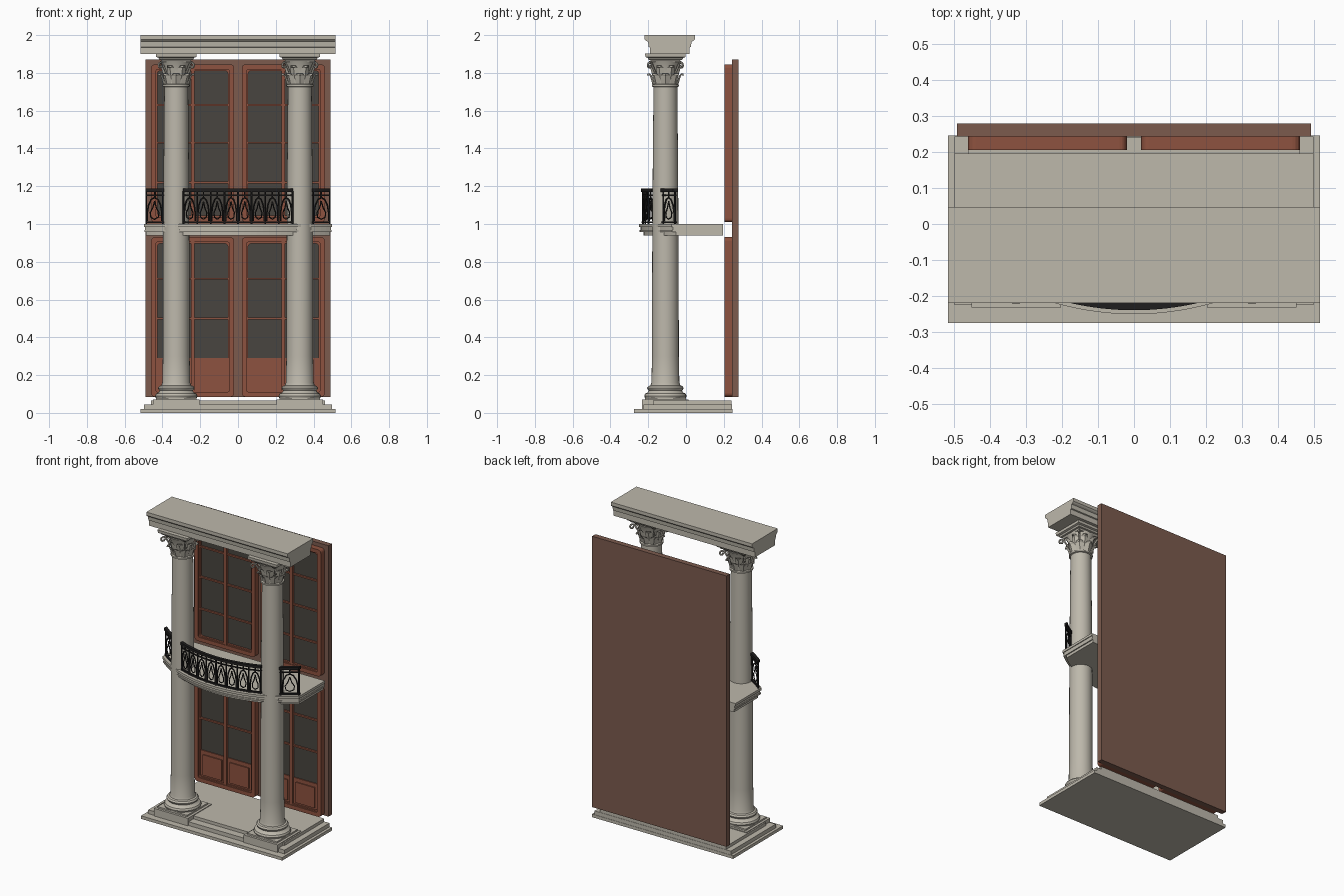
import bpy, bmesh, math
from mathutils import Vector

if "Cube" in bpy.data.objects:
    bpy.data.objects.remove(bpy.data.objects["Cube"])


def material(name, r, g, b):
    m = bpy.data.materials.new(name)
    m.use_nodes = True
    m.diffuse_color = (r, g, b, 1)
    m.node_tree.nodes["Principled BSDF"].inputs["Base Color"].default_value = (r, g, b, 1)
    return m


STONE = material("pale stone", .51, .48, .41)
WALL = material("brown backing", .20, .105, .076)
WOOD = material("red brown wood", .27, .085, .05)
GLASS = material("dark glass", .066, .06, .05)
IRON = material("black iron", .014, .013, .013)


def finish(name, bm, mat, smooth=False):
    bmesh.ops.recalc_face_normals(bm, faces=bm.faces)
    me = bpy.data.meshes.new(name)
    bm.to_mesh(me)
    bm.free()
    me.materials.append(mat)
    ob = bpy.data.objects.new(name, me)
    bpy.context.collection.objects.link(ob)
    if smooth:
        bpy.ops.object.select_all(action='DESELECT')
        ob.select_set(True)
        bpy.context.view_layer.objects.active = ob
        bpy.ops.object.shade_smooth_by_angle(angle=math.radians(35))
    return ob


def extrude(name, points, direction, mat):
    """Extrude a flat outline along a vector."""
    bm = bmesh.new()
    face = bm.faces.new([bm.verts.new(p) for p in points])
    new = bmesh.ops.extrude_face_region(bm, geom=[face])["geom"]
    bmesh.ops.translate(bm, vec=direction, verts=[v for v in new if isinstance(v, bmesh.types.BMVert)])
    return finish(name, bm, mat)


def box(name, x0, x1, y0, y1, z0, z1, mat):
    return extrude(name, [(x0, y0, z0), (x1, y0, z0), (x1, y1, z0), (x0, y1, z0)], (0, 0, z1 - z0), mat)


def lathe(name, profile, x, y, sides, mat, turn=0.0, smooth=True):
    bm = bmesh.new()
    rings = []
    for r, z in profile:
        angles = [turn + math.tau * i / sides for i in range(sides)]
        rings.append([bm.verts.new((x + r * math.cos(a), y + r * math.sin(a), z)) for a in angles])
    for low, high in zip(rings, rings[1:]):
        for i in range(sides):
            j = (i + 1) % sides
            bm.faces.new((low[i], low[j], high[j], high[i]))
    bm.faces.new(rings[0])
    bm.faces.new(rings[-1])
    return finish(name, bm, mat, smooth)


def tube(bm, path, radius, sides=5):
    """Sweep a small round bar along a path."""
    rings = []
    for i, p in enumerate(path):
        along = (path[min(i + 1, len(path) - 1)] - path[max(i - 1, 0)]).normalized()
        side = along.cross(Vector((.1, 1, 0))).normalized()
        up = along.cross(side)
        rings.append([bm.verts.new(p + radius * (side * math.cos(math.tau * k / sides)
                                                 + up * math.sin(math.tau * k / sides))) for k in range(sides)])
    for a, b in zip(rings, rings[1:]):
        for k in range(sides):
            bm.faces.new((a[k], a[(k + 1) % sides], b[(k + 1) % sides], b[k]))
    bm.faces.new(rings[0])
    bm.faces.new(rings[-1])


# Stepped base
box("base_lower_step", -.515, .515, -.275, .245, 0, .02, STONE)
box("base_middle_step", -.497, .497, -.225, .243, .02, .045, STONE)
box("base_top_step", -.46, .46, -.175, .241, .045, .065, STONE)

# Columns with carved capitals
CY = -.109
SHAFT = [(.108, .078), (.112, .09), (.107, .102), (.094, .108), (.088, .118), (.094, .124), (.097, .132),
         (.09, .142), (.079, .146), (.074, .16), (.071, .3), (.07, .8), (.067, 1.3), (.063, 1.725),
         (.072, 1.728), (.072, 1.738), (.062, 1.742), (.064, 1.79), (.072, 1.83), (.086, 1.862)]
ABACUS = [(.075, 1.858), (.08, 1.868), (.09, 1.87), (.094, 1.88), (.106, 1.884), (.108, 1.903)]


def leaf(bm, x, angle, path, width):
    """A curled leaf, widest in the middle and ridged along its length."""
    out = Vector((math.cos(angle), math.sin(angle), 0))
    side = Vector((-out.y, out.x, 0))
    rows = []
    for i, (r, z) in enumerate(path):
        w = width * (1, 1.25, 1.1, .8, .35)[i]
        mid = Vector((x, CY, z)) + out * r
        rows.append([bm.verts.new(mid + side * s * w - out * abs(s) * .008 + out * t)
                     for s, t in ((-1, 0), (0, .003), (1, 0), (0, -.006))])
    for a, b in zip(rows, rows[1:]):
        for k in range(4):
            bm.faces.new((a[k], a[(k + 1) % 4], b[(k + 1) % 4], b[k]))
    bm.faces.new(rows[0])
    bm.faces.new(rows[-1])


LOW_LEAF = [(.066, 1.74), (.073, 1.765), (.08, 1.785), (.092, 1.797), (.095, 1.787)]
HIGH_LEAF = [(.068, 1.77), (.076, 1.80), (.083, 1.825), (.097, 1.838), (.102, 1.828)]
for sx, label in ((-1, "right"), (1, "left")):
    x = sx * .327
    box(label + "_plinth", x - .124, x + .124, -.232, .014, .02, .07, STONE)
    box(label + "_plinth_cap", x - .108, x + .108, CY - .108, CY + .108, .07, .08, STONE)
    lathe(label + "_column", SHAFT, x, CY, 28, STONE)
    square = [(r * math.sqrt(2), z) for r, z in ABACUS]
    lathe(label + "_abacus", square, x, CY, 4, STONE, math.pi / 4, False)
    bm = bmesh.new()
    for i in range(8):
        leaf(bm, x, math.tau * i / 8, LOW_LEAF, .021)
        leaf(bm, x, math.tau * (i + .5) / 8, HIGH_LEAF, .019)
    # Scrolls on the four corners
    for i in range(4):
        a = math.tau * (i + .5) / 4
        out = Vector((math.cos(a), math.sin(a), 0))
        curl = [Vector((x, CY, 1.80)) + out * .075, Vector((x, CY, 1.835)) + out * .095]
        for k in range(9):
            t, r = 2.4 - k * .75, .018 - k * .0015
            curl.append(Vector((x, CY, 1.838 + r * math.sin(t))) + out * (.118 + r * math.cos(t)))
        tube(bm, curl, .006)
    finish(label + "_capital_leaves", bm, STONE)

# Entablature, a moulded beam
half = [(.105, 1.90), (.105, 1.935), (.112, 1.938), (.115, 1.965), (.125, 1.97), (.133, 1.978), (.133, 2.0)]
outline = [(-.515, -.086 + h, z) for h, z in half] + [(-.515, -.086 - h, z) for h, z in reversed(half)]
extrude("entablature", outline, (1.03, 0, 0), STONE)

# Bowed balcony
CENTRE = .55


def arc(radius, x0, x1, z, steps=32):
    a0, a1 = math.asin(x0 / radius), math.asin(x1 / radius)
    angles = [a0 + (a1 - a0) * i / steps for i in range(steps + 1)]
    return [Vector((radius * math.sin(a), CENTRE - radius * math.cos(a), z)) for a in angles]


for i, (radius, w, z0, z1) in enumerate([(.8, .497, .984, 1.0), (.79, .492, .968, .984),
                                         (.795, .494, .958, .968), (.775, .487, .94, .958)]):
    edge = arc(radius, -w, w, z0)
    back = [Vector((w, .196, z0)), Vector((-w, .196, z0))]
    extrude("balcony_layer_%d" % (i + 1), edge + back, (0, 0, z1 - z0), STONE)

# Iron railing, broken by the columns
RAIL = .779
ARCH = [(-.4, 1.015), (-.4, 1.06), (-.33, 1.10), (-.18, 1.13), (0, 1.14)]
SCROLL = [(0, 1.025), (-.2, 1.035), (-.24, 1.06), (-.1, 1.085), (0, 1.12)]
for label, x0, x1, bays in (("right", -.49, -.393, 1), ("centre", -.292, .292, 8), ("left", .393, .49, 1)):
    for part, thick, z0, z1 in (("bottom", .012, 1.004, 1.014), ("middle", .008, 1.148, 1.155),
                                ("top", .02, 1.17, 1.187)):
        ring = arc(RAIL + thick / 2, x0, x1, z0) + arc(RAIL - thick / 2, x0, x1, z0)[::-1]
        extrude("%s_%s_rail" % (label, part), ring, (0, 0, z1 - z0), IRON)
    bm = bmesh.new()
    pitch = (x1 - x0) / bays

    def on_rail(x, z):
        return Vector((x, CENTRE - math.sqrt(RAIL ** 2 - x * x), z))

    for i in range(bays + 1):
        px = x0 + .004 + (x1 - x0 - .008) * i / bays
        tube(bm, [on_rail(px, 1.0), on_rail(px, 1.175)], .005, 6)
    for i in range(bays):
        mid = x0 + pitch * (i + .5)
        for s in (-1, 1):
            for shape, thick in ((ARCH, .0045), (SCROLL, .0035)):
                tube(bm, [on_rail(mid + s * u * pitch, z) for u, z in shape], thick)
        tube(bm, [on_rail(mid, 1.135), on_rail(mid, 1.175)], .004)
    finish(label + "_balusters", bm, IRON)

# Backing panel
box("backing_panel", -.49, .49, .243, .278, .085, 1.87, WALL)


def rounded(x0, x1, z0, z1, r, y):
    pts = []
    for k, (cx, cz) in enumerate(((x1 - r, z1 - r), (x0 + r, z1 - r), (x0 + r, z0 + r), (x1 - r, z0 + r))):
        for i in range(5):
            a = math.pi / 2 * (k + i / 4)
            pts.append((cx + r * math.cos(a), y, cz + r * math.sin(a)))
    return pts


def frame(name, x0, x1, z0, z1, width, y0, y1):
    """A rounded rectangular frame."""
    bm = bmesh.new()
    loops = []
    for inset, y in ((0, y0), (width, y0), (width, y1), (0, y1)):
        pts = rounded(x0 + inset, x1 - inset, z0 + inset, z1 - inset, max(.02 - inset * .4, .006), y)
        loops.append([bm.verts.new(p) for p in pts])
    n = len(loops[0])
    for a, b in zip(loops, loops[1:] + loops[:1]):
        for i in range(n):
            bm.faces.new((a[i], a[(i + 1) % n], b[(i + 1) % n], b[i]))
    finish(name, bm, WOOD)


# Glazed doors, two below and two above the balcony
for sx, side in ((-1, "right"), (1, "left")):
    for level, z0, z1, sill, bars in (("lower", .085, .93, .29, (.50, .71)),
                                      ("upper", 1.01, 1.845, 1.04, (1.22, 1.43, 1.63))):
        name = "%s_%s_door" % (side, level)
        mid = sx * .24
        x0, x1 = mid - .22, mid + .22
        frame(name + "_frame", x0, x1, z0, z1, .026, .205, .243)
        frame(name + "_bead", x0 + .02, x1 - .02, z0 + .02, z1 - .02, .014, .213, .24)
        box(name + "_glass", x0 + .02, x1 - .02, .226, .234, sill, z1 - .02, GLASS)
        box(name + "_centre_bar", mid - .01, mid + .01, .208, .236, z0 + .02, z1 - .02, WOOD)
        for z in bars:
            box(name + "_cross_bar", x0 + .02, x1 - .02, .214, .234, z - .005, z + .005, WOOD)
        if level == "lower":
            box(name + "_kick_board", x0 + .02, x1 - .02, .22, .24, z0 + .015, sill, WOOD)
            for s in (-1, 1):
                px = mid + s * .098
                box(name + "_raised_panel", px - .07, px + .07, .213, .22, z0 + .045, sill - .025, WOOD)
